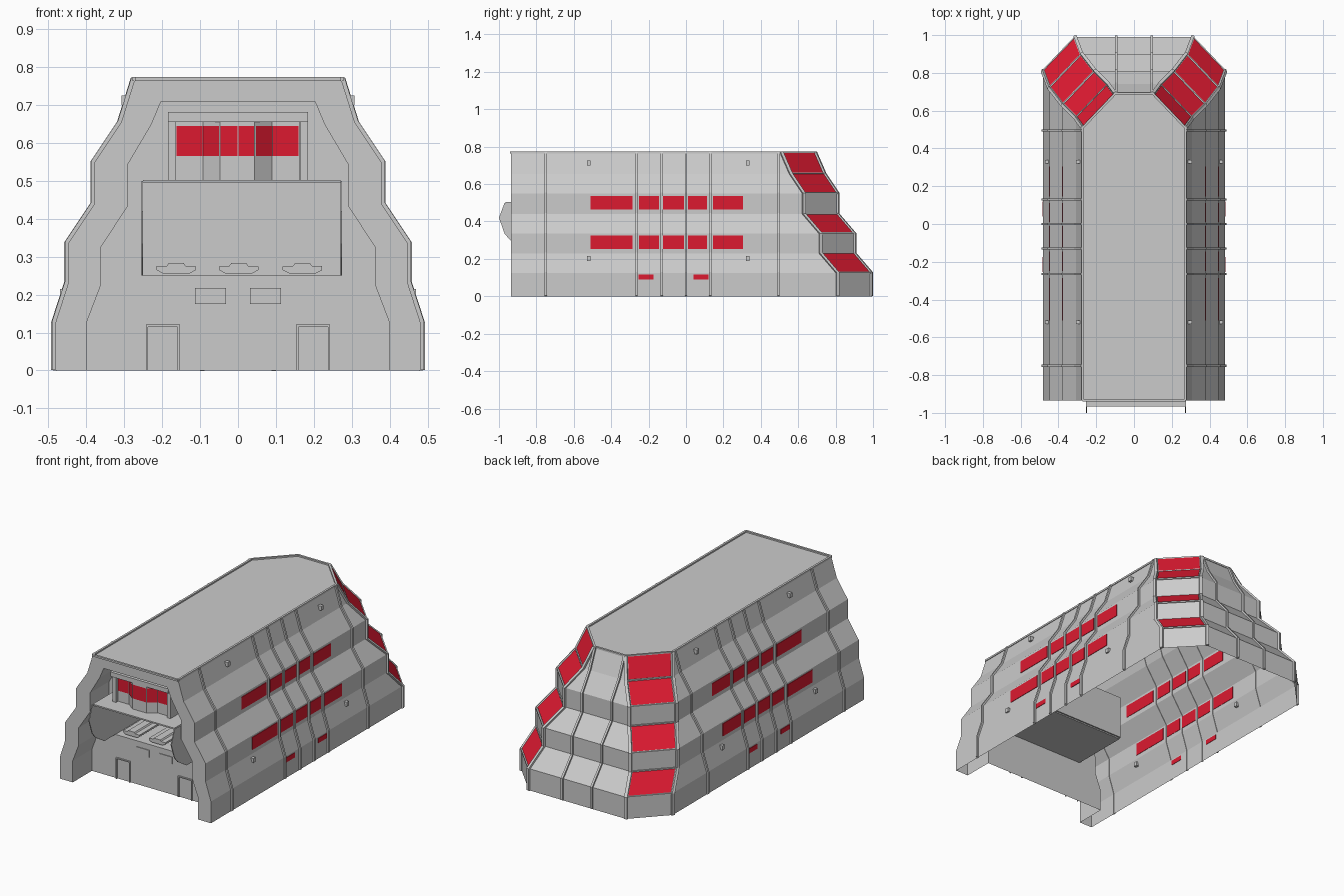
import bpy, bmesh
from mathutils import Vector as V

if "Cube" in bpy.data.objects:
    bpy.data.objects.remove(bpy.data.objects["Cube"])

RED = bpy.data.materials.new("red_glass")
RED.diffuse_color = (0.72, 0.01, 0.03, 1)
RED.use_nodes = True
RED.node_tree.nodes["Principled BSDF"].inputs["Base Color"].default_value = RED.diffuse_color
FRONT, WALL = -0.935, -0.76          # shell mouth and recessed facade

# Level heights, half widths, side-end y; the cut corners follow from these
Z = [0, .125, .23, .335, .44, .55, .655, .77]
W = [.482, .482, .448, .448, .378, .378, .308, .272]
YS = [.81, .81, .72, .72, .63, .63, .56, .51]
XB = [w - .172 for w in W]
YB = [y + .18 for y in YS]
# Mouth opening (half width, z), one point per level
INNER = [(.40, 0), (.40, .125), (.362, .225), (.362, .325), (.29, .435), (.29, .545), (.228, .65), (.203, .71)]


def mesh(name, verts, faces, mat=None):
    me = bpy.data.meshes.new(name)
    me.from_pydata([tuple(v) for v in verts], [], faces)
    bm = bmesh.new()
    bm.from_mesh(me)
    bmesh.ops.recalc_face_normals(bm, faces=bm.faces)
    bm.to_mesh(me)
    bm.free()
    if mat:
        me.materials.append(mat)
    ob = bpy.data.objects.new(name, me)
    bpy.context.collection.objects.link(ob)
    return ob


def box(name, x0, x1, y0, y1, z0, z1, mat=None):
    v = [(x, y, z) for x in (x0, x1) for y in (y0, y1) for z in (z0, z1)]
    f = [(0, 1, 3, 2), (4, 6, 7, 5), (0, 4, 5, 1), (2, 3, 7, 6), (0, 2, 6, 4), (1, 5, 7, 3)]
    return mesh(name, v, f, mat)


def skin(name, loops, mat=None, closed=False):
    n = len(loops[0])
    v = [p for l in loops for p in l]
    f = [(i*n + j, i*n + (j+1) % n, (i+1)*n + (j+1) % n, (i+1)*n + j)
         for i in range(len(loops) - 1) for j in range(n if closed else n - 1)]
    if closed:
        f += [tuple(range(n)), tuple(range(len(v) - n, len(v)))]
    return mesh(name, v, f, mat)


def sweep(name, path, out, half):
    """Square bar along a path: raised by out, spread by +-half."""
    out, half = V(out), V(half)
    return skin(name, [[V(p) - half - out*.3, V(p) + half - out*.3, V(p) + half + out, V(p) - half + out]
                       for p in path], closed=True)


def panel(name, a, b, c, d, inset, lift, mat):
    """Inset sheet lying just above a quad."""
    q = [V(p) for p in (a, b, c, d)]
    mid = sum(q, V()) / 4
    n = (q[1] - q[0]).cross(q[3] - q[0]).normalized()
    if n.dot(V((mid.x, mid.y, 0))) < 0:
        n.negate()
    return mesh(name, [p + (mid - p)*inset + n*lift for p in q], [(0, 1, 2, 3)], mat)


# Stepped outer shell and roof
skin("outer_shell", [[(-w, FRONT, z), (-w, ys, z), (-xb, yb, z), (xb, yb, z), (w, ys, z), (w, FRONT, z)]
                     for z, w, ys, xb, yb in zip(Z, W, YS, XB, YB)])
w, ys, xb, yb = W[-1], YS[-1], XB[-1], YB[-1]
roof = [(-w, FRONT, .766), (-w, ys, .766), (-xb, yb, .766), (xb, yb, .766), (w, ys, .766), (w, FRONT, .766)]
mesh("roof", roof, [tuple(range(6))])
for i in range(6):
    a, b = V(roof[i]), V(roof[(i+1) % 6])
    side = V((b.y - a.y, a.x - b.x, 0)).normalized() * .006
    sweep("roof_rim", [a, b], (0, 0, .008), side)

# Mouth frame, tunnel lining and recessed facade
outer = [(-w, z) for w, z in zip(W, Z)] + [(w, z) for w, z in zip(W[::-1], Z[::-1])]
inner = [(-x, z) for x, z in INNER] + INNER[::-1]
skin("mouth_frame", [[(x, FRONT, z) for x, z in outer], [(x, FRONT, z) for x, z in inner]])
skin("mouth_lining", [[(x, FRONT, z) for x, z in inner], [(x, WALL, z) for x, z in inner]])
BX0, BX1, BZ0, BZ1, BACK = -.25, .27, .25, .497, -.42
bm = bmesh.new()
edges = []
for loop in (inner, [(BX0, BZ0), (BX1, BZ0), (BX1, BZ1), (BX0, BZ1)]):
    vs = [bm.verts.new((x, WALL, z)) for x, z in loop]
    edges += [bm.edges.new((vs[i], vs[(i+1) % len(vs)])) for i in range(len(vs))]
bmesh.ops.triangle_fill(bm, edges=edges, use_beauty=True, normal=(0, -1, 0))
me = bpy.data.meshes.new("facade")
bm.to_mesh(me)
bm.free()
bpy.context.collection.objects.link(bpy.data.objects.new("facade", me))

# Hangar bay with rounded side plates
plate = [(BACK, .25), (-.86, .25), (-.94, .30), (-.97, .335), (-1, .42), (-.97, .5), (BACK, .5)]
for x in (BX0, BX1):
    s = .005 if x > 0 else -.005
    skin("bay_side", [[(x, y, z) for y, z in plate], [(x + s, y, z) for y, z in plate]], closed=True)
box("bay_deck", BX0, BX1, -.965, BACK, .495, .503)
box("bay_floor", BX0, BX1, WALL, BACK, .243, .25)
box("bay_back", BX0, BX1, BACK, BACK + .008, .25, .5)

# Three parked craft
craft = [(-.052, .265), (-.035, .256), (.035, .256), (.052, .265), (.052, .275), (.025, .276),
         (.02, .283), (-.02, .283), (-.025, .276), (-.052, .275)]
for cx in (-.163, .002, .17):
    skin("parked_craft", [[(cx + x, y, z) for x, z in craft] for y in (-.74, -.48)], closed=True)

# Doors and hatches on the facade
for s in (-1, 1):
    c = s * .198
    box("door_lintel", c - .045, c + .045, WALL - .008, WALL, .115, .121)
    for e in (-.042, .042):
        box("door_post", c + e - .003, c + e + .003, WALL - .008, WALL, 0, .121)
    box("facade_hatch", s*.073 - .041, s*.073 + .041, WALL - .004, WALL, .176, .217)

# Control booth with a bowed window front
BY = -.86
plan = [(-.165, BY), (-.092, BY), (-.047, BY - .035), (0, BY - .035), (.044, BY - .035), (.09, BY), (.162, BY)]
ring = plan + [(.162, WALL), (-.165, WALL)]
skin("control_booth", [[(x, y, z) for x, y in ring] for z in (.50, .66)], closed=True)
box("booth_roof", -.185, .185, BY - .04, WALL, .656, .682)
for s in (-1, 1):
    box("booth_pillar", s*.163, s*.185, BY - .02, WALL, .50, .66)
for (x0, y0), (x1, y1) in zip(plan, plan[1:]):
    panel("booth_window", (x0, y0, .563), (x1, y1, .563), (x1, y1, .648), (x0, y0, .648), .06, .003, RED)

for s in (-1, 1):
    # Side ribs
    for y in (-.75, -.265, -.13, 0, .13, .495):
        sweep("side_rib", [(s*w, y, z) for w, z in zip(W, Z)], (s*.009, 0, .004), (0, .006, 0))
    # Back ribs and bars along the cut corners
    sweep("back_rib", [(s*.094, y, z) for y, z in zip(YB, Z)], (0, .009, .004), (.006, 0, 0))
    sweep("corner_bar", [(s*w, y, z) for w, y, z in zip(W, YS, Z)], (s*.008, .003, .002), (-s*.003, .008, 0))
    sweep("corner_bar", [(s*x, y, z) for x, y, z in zip(XB, YB, Z)], (s*.003, .008, .002), (s*.008, -.003, 0))
    # Side window rows
    for z0, z1, x in ((.253, .325, .448), (.465, .537, .378)):
        for y0, y1 in ((-.51, -.285), (-.25, -.145), (-.123, -.01), (.01, .112), (.145, .305)):
            box("side_window", s*(x - .002), s*(x + .003), y0, y1, z0, z1, RED)
    for y0 in (-.255, .04):
        box("low_window", s*.48, s*.485, y0, y0 + .08, .09, .117, RED)
    # Small clamps on the slopes
    for y in (-.52, .33):
        box("clamp", s*.285, s*.308, y - .01, y + .01, .70, .725)
        box("clamp", s*.445, s*.47, y - .01, y + .01, .19, .215)
    # Corner windows on the sloping facets
    for i in (1, 3, 5, 6):
        j = i + 1
        panel("corner_window", (s*W[i], YS[i], Z[i]), (s*XB[i], YB[i], Z[i]),
              (s*XB[j], YB[j], Z[j]), (s*W[j], YS[j], Z[j]), .09, .004, RED)
        for k in (i, j):
            if k < 7:
                sweep("corner_sill", [(s*W[k], YS[k], Z[k]), (s*XB[k], YB[k], Z[k])],
                      (s*.004, .004, 0), (0, 0, .004))
